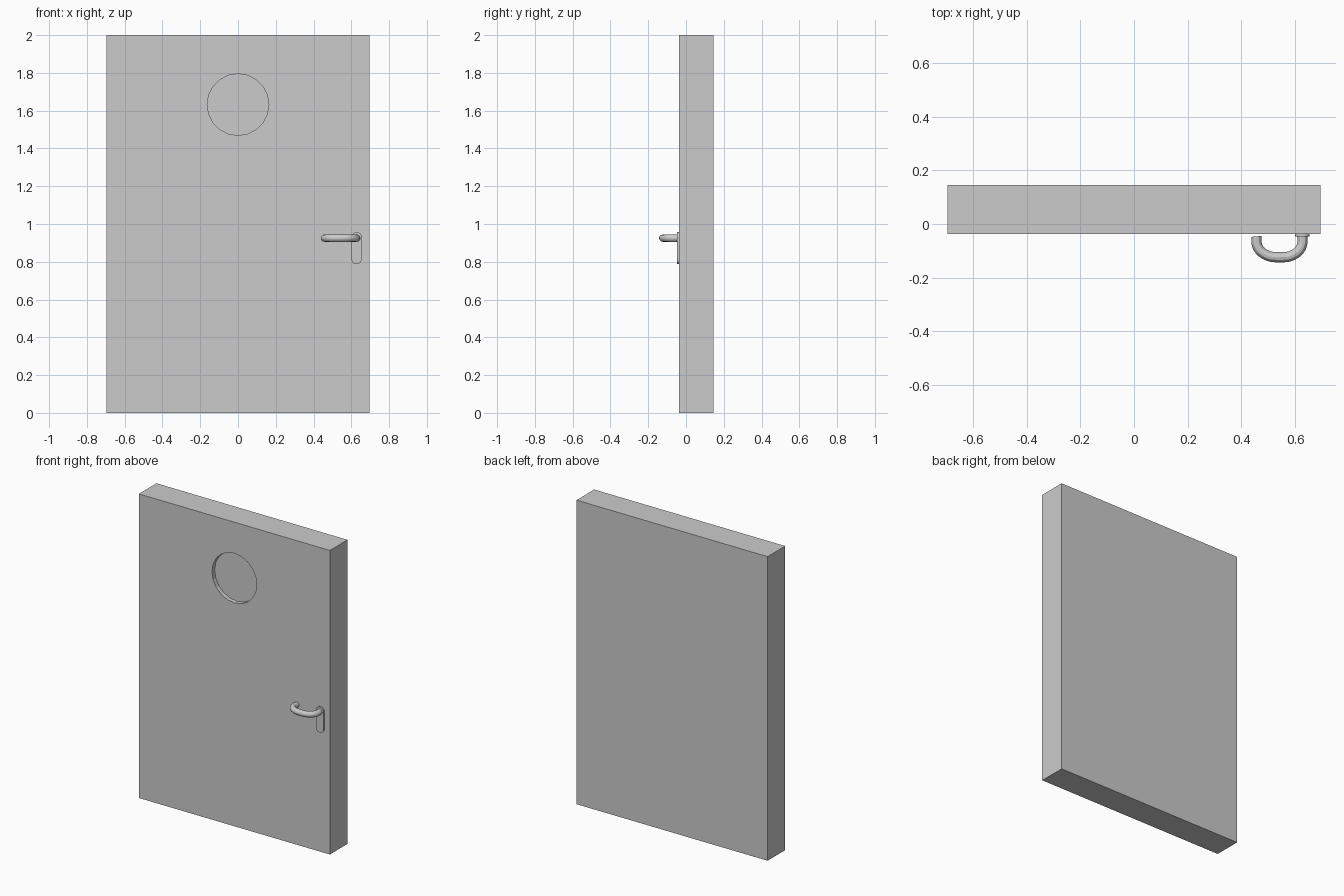
import bpy, bmesh, math
from math import cos, sin, pi

if "Cube" in bpy.data.objects:
    bpy.data.objects.remove(bpy.data.objects["Cube"])


def prism(name, outline, y0, y1):
    """Extrude an outline of (x, z) points from y0 to y1."""
    bm = bmesh.new()
    face = bm.faces.new([bm.verts.new((x, y0, z)) for x, z in outline])
    ext = bmesh.ops.extrude_face_region(bm, geom=[face])
    for v in ext["geom"]:
        if isinstance(v, bmesh.types.BMVert):
            v.co.y = y1
    bmesh.ops.recalc_face_normals(bm, faces=bm.faces)
    mesh = bpy.data.meshes.new(name)
    bm.to_mesh(mesh)
    bm.free()
    ob = bpy.data.objects.new(name, mesh)
    bpy.context.collection.objects.link(ob)
    return ob


def arc(cx, cz, r, a0, a1, n):
    return [(cx + r * cos(a0 + (a1 - a0) * i / n), cz + r * sin(a0 + (a1 - a0) * i / n))
            for i in range(n + 1)]


def select(ob):
    bpy.ops.object.select_all(action='DESELECT')
    ob.select_set(True)
    bpy.context.view_layer.objects.active = ob


# Door slab with a shallow round recess for the window
W, FRONT, BACK = 0.695, -0.038, 0.145
door = prism("door_slab", [(-W, 0), (W, 0), (W, 2), (-W, 2)], FRONT, BACK)
cutter = prism("window_cutter", arc(0, 1.632, 0.163, 0, 2 * pi, 20)[:-1], FRONT - 0.1, FRONT + 0.028)
cutter.hide_render = True
cut = door.modifiers.new("window_recess", 'BOOLEAN')
cut.operation = 'DIFFERENCE'
cut.solver = 'EXACT'
cut.object = cutter
select(door)
bpy.ops.object.modifier_apply(modifier=cut.name)
bpy.data.objects.remove(cutter)

# Rounded plate behind the handle
PX, PR = 0.628, 0.027
outline = arc(PX, 0.93, PR, 0, pi, 10) + arc(PX, 0.814, PR, pi, 2 * pi, 10)
plate = prism("handle_plate", outline, FRONT - 0.009, FRONT)
select(plate)
bpy.ops.object.shade_smooth_by_angle()

# Bent tube handle, free end on the left
path = [(0.457, -0.046), (0.461, -0.085), (0.492, -0.115), (0.543, -0.124),
        (0.594, -0.115), (0.624, -0.085), (0.628, FRONT)]
curve = bpy.data.curves.new("handle", 'CURVE')
curve.dimensions = '3D'
curve.bevel_depth = 0.019
curve.bevel_resolution = 4
curve.use_fill_caps = True
curve.resolution_u = 6
spline = curve.splines.new('BEZIER')
spline.bezier_points.add(len(path) - 1)
for p, (x, y) in zip(spline.bezier_points, path):
    p.co = (x, y, 0.925)
    p.handle_left_type = p.handle_right_type = 'AUTO'
handle = bpy.data.objects.new("handle", curve)
bpy.context.collection.objects.link(handle)
select(handle)
bpy.ops.object.convert(target='MESH')
bpy.ops.object.shade_smooth_by_angle()
